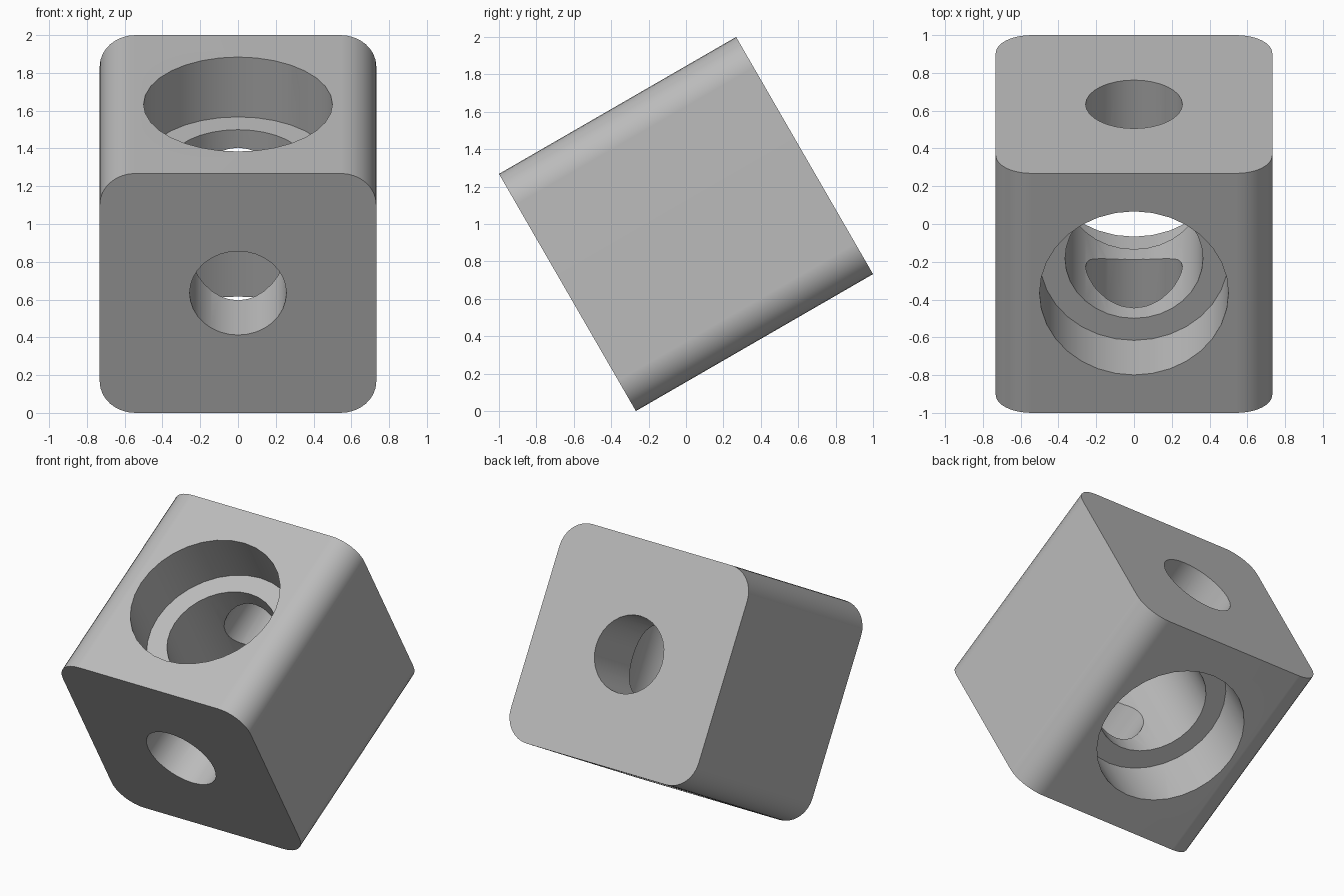
import bpy, bmesh, math
from mathutils import Matrix

if "Cube" in bpy.data.objects:
    bpy.data.objects.remove(bpy.data.objects["Cube"], do_unlink=True)

SIDE = 1.464            # edge of the cube
HALF = SIDE / 2
CORNER = 0.19           # radius of the four rounded edges
LEDGE = SIDE / 4        # height of the counterbore ledges from the centre

grey = bpy.data.materials.new("plain grey")
grey.use_nodes = True
colour = (0.5, 0.5, 0.5, 1)
grey.diffuse_color = colour
grey.node_tree.nodes["Principled BSDF"].inputs["Base Color"].default_value = colour


def add_object(name, bm):
    mesh = bpy.data.meshes.new(name)
    bm.to_mesh(mesh)
    bm.free()
    mesh.materials.append(grey)
    obj = bpy.data.objects.new(name, mesh)
    bpy.context.collection.objects.link(obj)
    return obj


def cylinder(name, radius, low, high, along_y=False):
    bm = bmesh.new()
    bmesh.ops.create_cone(bm, cap_ends=True, segments=32, radius1=radius,
                          radius2=radius, depth=high - low)
    bmesh.ops.translate(bm, verts=bm.verts, vec=(0, 0, (low + high) / 2))
    if along_y:
        bm.transform(Matrix.Rotation(math.pi / 2, 4, "X"))
    return add_object(name, bm)


# Cube with its four front-to-back edges rounded
bm = bmesh.new()
bmesh.ops.create_cube(bm, size=SIDE)
long_edges = [e for e in bm.edges
              if abs(e.verts[0].co.y - e.verts[1].co.y) > HALF]
bmesh.ops.bevel(bm, geom=long_edges, offset=CORNER, segments=8,
                profile=0.5, affect="EDGES")
block = add_object("drilled_block", bm)

# Main bore, a counterbore at each end, and the cross hole
cutters = [
    cylinder("main_bore_cutter", 0.365, -1, 1),
    cylinder("upper_counterbore_cutter", 0.5, LEDGE, 1),
    cylinder("lower_counterbore_cutter", 0.5, -1, -LEDGE),
    cylinder("cross_hole_cutter", 0.256, -1, 1, along_y=True),
]
for cutter in cutters:
    cutter.hide_render = True
    cut = block.modifiers.new(cutter.name, "BOOLEAN")
    cut.operation = "DIFFERENCE"
    cut.solver = "EXACT"
    cut.object = cutter

# Keep the cut shape and drop the cutters
bpy.context.view_layer.update()
graph = bpy.context.evaluated_depsgraph_get()
block_mesh = bpy.data.meshes.new_from_object(block.evaluated_get(graph))
block.modifiers.clear()
block.data = block_mesh
for cutter in cutters:
    bpy.data.objects.remove(cutter, do_unlink=True)

# Tilt the block onto its lower front edge and stand it on the floor
block_mesh.transform(Matrix.Translation((0, 0, 1)) @ Matrix.Rotation(math.radians(30), 4, "X"))

# Smooth curved walls, crisp rims and flat faces
for other in bpy.context.selected_objects:
    other.select_set(False)
block.select_set(True)
bpy.context.view_layer.objects.active = block
bpy.ops.object.shade_smooth_by_angle(angle=math.radians(30))
flat = block.modifiers.new("flat_faces", "WEIGHTED_NORMAL")
flat.keep_sharp = True
